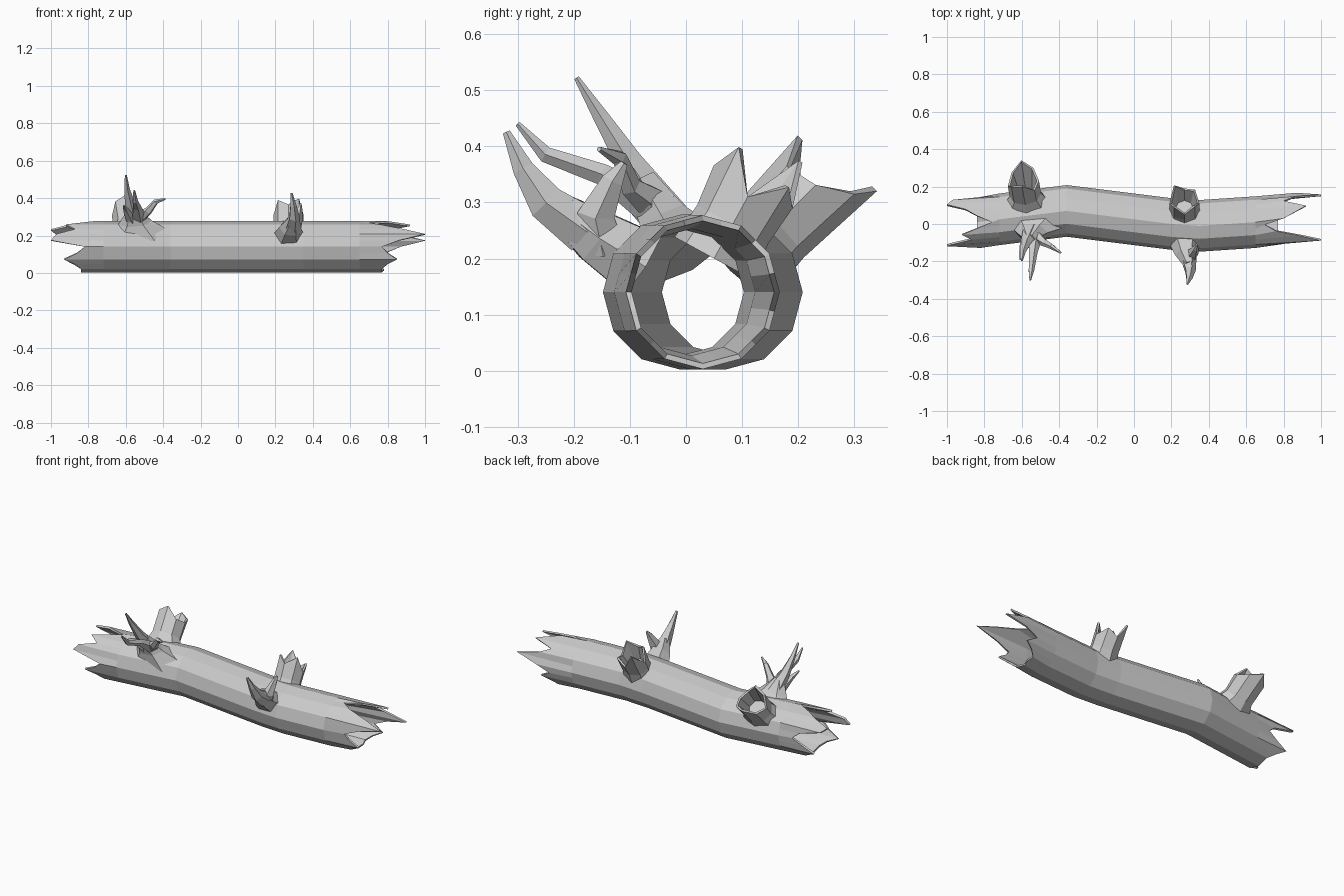
import bpy, bmesh, math
from mathutils import Vector

cube = bpy.data.objects.get("Cube")
if cube:
    bpy.data.objects.remove(cube)

bark = bpy.data.materials.new("grey bark")
bark.use_nodes = True
colour = (0.6, 0.6, 0.6, 1)
bark.diffuse_color = colour
bark.node_tree.nodes["Principled BSDF"].inputs["Base Color"].default_value = colour


def loft(name, rings, closed=False):
    """Skin a list of point rings; either cap both ends or join last to first."""
    bm = bmesh.new()
    rows = [[bm.verts.new(p) for p in ring] for ring in rings]
    pairs = list(zip(rows, rows[1:]))
    if closed:
        pairs.append((rows[-1], rows[0]))
    else:
        bm.faces.new(rows[0])
        bm.faces.new(rows[-1])
    for a, b in pairs:
        for i in range(len(a)):
            j = (i + 1) % len(a)
            bm.faces.new((a[i], a[j], b[j], b[i]))
    bmesh.ops.recalc_face_normals(bm, faces=bm.faces)
    mesh = bpy.data.meshes.new(name)
    bm.to_mesh(mesh)
    bm.free()
    mesh.materials.append(bark)
    obj = bpy.data.objects.new(name, mesh)
    bpy.context.collection.objects.link(obj)
    return obj


def ring_at(centre, axis, rx, ry, sides, rim=None):
    """Ring across an axis; rim pushes each point along the axis."""
    axis = Vector(axis).normalized()
    u = Vector((1, 0, 0))
    u = (u - axis * u.dot(axis)).normalized()
    v = axis.cross(u)
    points = []
    for i in range(sides):
        a = math.tau * i / sides
        push = rim[i] if rim else 0
        points.append(Vector(centre) + u * rx * math.cos(a) + v * ry * math.sin(a) + axis * push)
    return points


def limb(name, path, radii, sides=5):
    """Tapered solid branch; radii are (across x, across the other way)."""
    pts = [Vector(p) for p in path]
    rings = []
    for i, p in enumerate(pts):
        axis = pts[min(i + 1, len(pts) - 1)] - pts[max(i - 1, 0)]
        rings.append(ring_at(p, axis, radii[i][0], radii[i][1], sides))
    return loft(name, rings)


def stub(name, base, top, flare, radius, rim):
    """Broken hollow branch with a splintered rim."""
    base, top = Vector(base), Vector(top)
    axis = top - base
    n = len(rim)
    mid = base.lerp(top, 0.55)
    return loft(name, [
        ring_at(base, axis, flare, radius, n),
        ring_at(mid, axis, radius, radius * 0.9, n),
        ring_at(top, axis, radius, radius, n, rim),
        ring_at(top, axis, radius * 0.86, radius * 0.86, n, rim),
        ring_at(mid, axis, radius * 0.6, radius * 0.6, n)])


# Hollow trunk: twelve flat sides, each split once so the ends can splinter
SIDES = 24
LEFT = [76, 84, 90, 100, 97, 84, 80, 86, 93, 88, 84, 84,
        84, 84, 84, 87, 93, 86, 82, 100, 97, 87, 92, 84]
RIGHT = [80, 86, 92, 80, 86, 100, 87, 79, 85, 80, 77, 78,
         77, 77, 77, 80, 85, 80, 77, 86, 100, 89, 76, 70]
BEND = [(-0.72, 0.025), (-0.36, 0.07), (0.2, 0.0), (0.35, -0.01), (0.65, 0.01)]


def trunk_ring(xs, cy, radius):
    points = []
    for k in range(SIDES):
        a = math.tau * k / SIDES
        r = radius * (math.cos(math.pi / 12) if k % 2 else 1)
        points.append((xs[k], cy + r * math.sin(a), 0.14 + r * math.cos(a)))
    return points


left_x = [-v / 100 for v in LEFT]
right_x = [v / 100 for v in RIGHT]
outer = [trunk_ring([x] * SIDES, y, 0.138) for x, y in BEND]
inner = [trunk_ring([x] * SIDES, y, 0.113) for x, y in reversed(BEND)]
loft("hollow_trunk",
     [trunk_ring(left_x, 0.01, 0.138)] + outer
     + [trunk_ring(right_x, 0.03, 0.137), trunk_ring(right_x, 0.03, 0.127)]
     + inner + [trunk_ring(left_x, 0.01, 0.126)], closed=True)

# Broken hollow branches on the back
stub("back_left_stub", (-0.57, 0.09, 0.19), (-0.59, 0.21, 0.31), 0.14, 0.085,
     [0.02, 0.06, 0.1, 0.04, 0.0, 0.05, 0.07, 0.01])
stub("back_right_stub", (0.27, 0.05, 0.2), (0.27, 0.11, 0.31), 0.09, 0.08,
     [0.0, 0.05, 0.02, 0.1, 0.0, 0.06, 0.02, 0.07])

# Forked branch at the front left, spreading from a wide foot
limb("front_left_foot", [(-0.54, 0.0, 0.2), (-0.55, -0.04, 0.27), (-0.56, -0.08, 0.34)],
     [(0.19, 0.09), (0.09, 0.05), (0.03, 0.03)], 6)
limb("front_left_tall_prong",
     [(-0.55, -0.03, 0.27), (-0.58, -0.1, 0.37), (-0.595, -0.15, 0.45), (-0.6, -0.195, 0.522)],
     [(0.05, 0.04), (0.03, 0.025), (0.016, 0.015), (0.006, 0.005)])
limb("front_left_long_prong",
     [(-0.53, -0.04, 0.28), (-0.54, -0.15, 0.35), (-0.55, -0.25, 0.385), (-0.555, -0.3, 0.44)],
     [(0.05, 0.04), (0.025, 0.02), (0.016, 0.015), (0.005, 0.005)])
limb("front_left_side_prong",
     [(-0.54, -0.05, 0.29), (-0.48, -0.1, 0.33), (-0.44, -0.12, 0.38), (-0.39, -0.155, 0.395)],
     [(0.04, 0.035), (0.022, 0.02), (0.015, 0.015), (0.005, 0.005)])
limb("front_left_short_prong",
     [(-0.57, -0.06, 0.28), (-0.6, -0.13, 0.34), (-0.61, -0.19, 0.36)],
     [(0.03, 0.03), (0.017, 0.015), (0.005, 0.005)])

# Forked branch at the front right
limb("front_right_foot", [(0.27, -0.08, 0.19), (0.28, -0.16, 0.24), (0.295, -0.22, 0.285)],
     [(0.09, 0.07), (0.06, 0.055), (0.03, 0.035)], 6)
limb("front_right_long_prong",
     [(0.29, -0.18, 0.25), (0.3, -0.25, 0.3), (0.295, -0.29, 0.36), (0.285, -0.32, 0.425)],
     [(0.045, 0.045), (0.03, 0.035), (0.018, 0.02), (0.007, 0.007)])
limb("front_right_short_prong",
     [(0.29, -0.15, 0.22), (0.315, -0.16, 0.28), (0.33, -0.13, 0.34), (0.335, -0.11, 0.37)],
     [(0.045, 0.045), (0.03, 0.035), (0.015, 0.02), (0.005, 0.007)])
